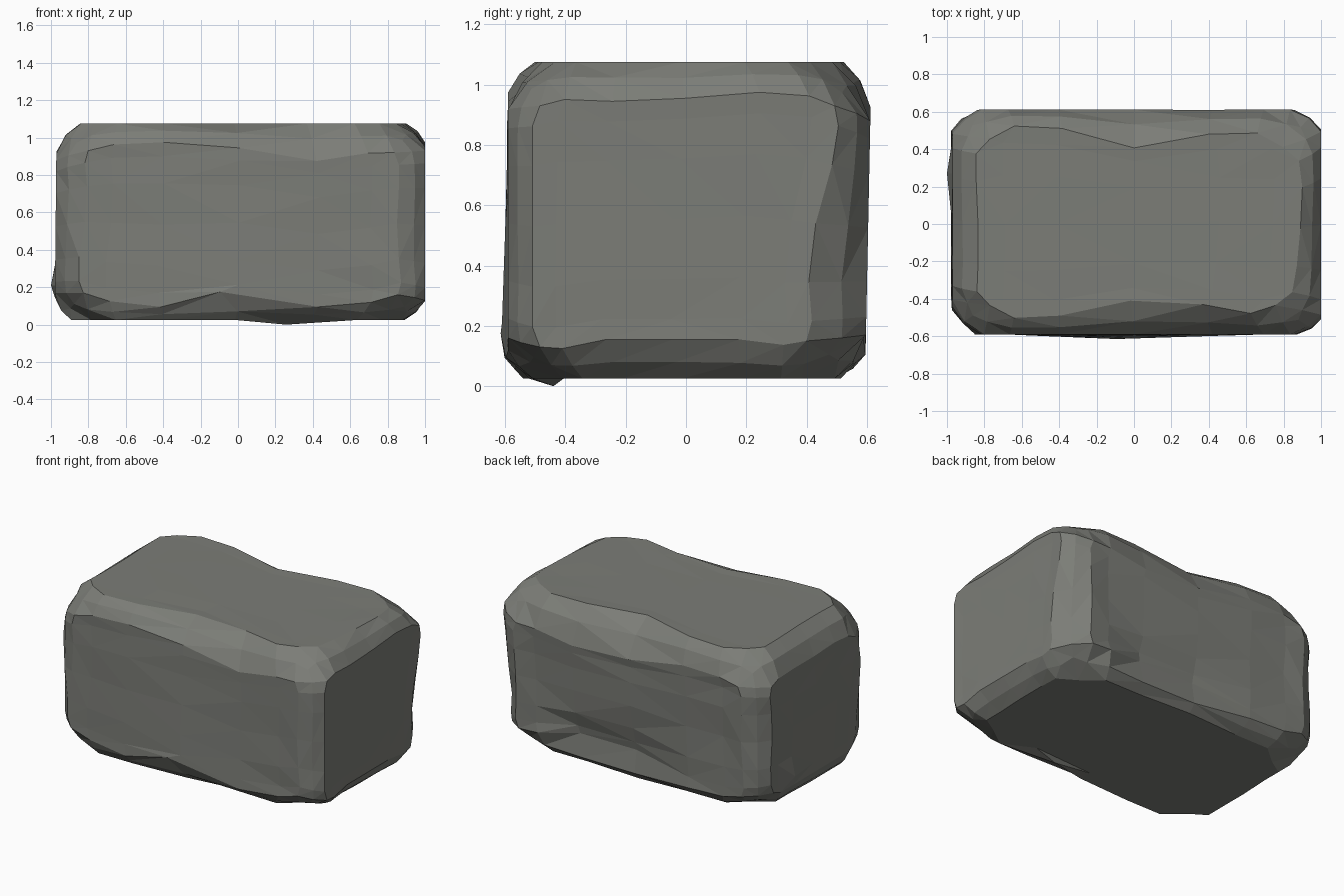
import bpy, bmesh, random
from mathutils import Vector

if "Cube" in bpy.data.objects:
    bpy.data.objects.remove(bpy.data.objects["Cube"])

random.seed(7)
HALF = (1.0, 0.59, 0.525)                        # half sizes of the block
STEPS = (-1, -0.83, -0.5, 0, 0.5, 0.83, 1)       # sample positions along each side
N = len(STEPS) - 1

# Bevel widths per face (axis, sign): low-v side, high-v side, low-u side, high-u side
INSETS = {
    (1, -1): ([.12, .07, .12, .07, .11], [.12, .10, .13, .20, .13],
              [.13, .13, .16, .17, .15], [.12, .14, .15, .14, .14]),   # front
    (1, 1): ([.10, .08, .20, .20, .12], [.16, .15, .22, .24, .17],
             [.13, .14, .15, .14, .14], [.15, .16, .16, .15, .14]),    # back
    (0, 1): ([.08, .13, .13, .13, .10], [.12, .13, .12, .10, .12],
             [.08, .08, .08, .08, .08], [.17, .19, .17, .12, .09]),    # right
    (0, -1): ([.12, .12, .12, .12, .12], [.17, .15, .16, .16, .17],
              [.20, .18, .15, .13, .16], [.10, .10, .12, .12, .10]),   # left
    (2, 1): ([.08, .10, .18, .16, .08], [.08, .10, .20, .13, .12],
             [.13, .14, .14, .13, .13], [.17, .13, .11, .10, .13]),    # top
    (2, -1): ([.05, .05, .07, .10, .07], [.10, .10, .08, .10, .10],
              [.09, .09, .09, .10, .10], [.12, .12, .11, .11, .12]),   # bottom
}
DENT = {(1, 1): .016, (1, -1): .008, (0, 1): .004, (0, -1): .006, (2, 1): .004, (2, -1): 0}
CORNER_CUT = {(2, 1): .075, (2, -1): .11}        # extra wear at the face corners

bm = bmesh.new()
pts = {}


def spread(widths, cut):
    """Five bevel widths to seven samples, with deeper ends."""
    a, b, c, d, e = widths
    return (a + cut, a * .6 + b * .4, b, c, d, d * .4 + e * .6, e + cut)


def grid_index(a, s, u, i, w, j):
    idx = [0, 0, 0]
    idx[a], idx[u], idx[w] = (N if s > 0 else 0), i, j
    return tuple(idx)


def between(lo, hi, step):
    return lo + (hi - lo) * (step + 1) / 2


# Six worn faces, each a grid with an uneven outline
for face, sides in INSETS.items():
    a, s = face
    u, w = [k for k in range(3) if k != a]
    vlo, vhi, ulo, uhi = [spread(x, CORNER_CUT.get(face, .025)) for x in sides]
    for i in range(N + 1):
        for j in range(N + 1):
            co = Vector((0, 0, 0))
            co[a] = s * HALF[a]
            co[u] = between(-HALF[u] + ulo[j], HALF[u] - uhi[j], STEPS[i])
            co[w] = between(-HALF[w] + vlo[i], HALF[w] - vhi[i], STEPS[j])
            if 0 < i < N and 0 < j < N:
                co[a] -= s * random.uniform(0, DENT[face])
            idx = grid_index(a, s, u, i, w, j)
            pts[face, idx] = bm.verts.new(co)
    for i in range(N):
        for j in range(N):
            bm.faces.new([pts[face, grid_index(a, s, u, i + di, w, j + dj)]
                          for di, dj in ((0, 0), (1, 0), (1, 1), (0, 1))])

# Hollow above a ledge, low on the back
for i in (3, 4):
    for j, depth in ((0, .06), (1, .045), (2, .015)):
        pts[(1, 1), (i, N, j)].co.y -= depth


def pushed(verts, idx, amount):
    """Middle of some points, pushed out towards the sharp block edge."""
    mid = sum((v.co for v in verts), Vector()) / len(verts)
    sharp = mid.copy()
    for k in range(3):
        if idx[k] in (0, N):
            sharp[k] = (-1 if idx[k] == 0 else 1) * HALF[k]
    return bm.verts.new(mid.lerp(sharp, amount))


# Twelve rounded-off edges: two strips around a middle ridge
ridge = {}
for w in range(3):
    a, b = [k for k in range(3) if k != w]
    for sa in (-1, 1):
        for sb in (-1, 1):
            rows = []
            for k in range(N + 1):
                idx = [0, 0, 0]
                idx[a], idx[b], idx[w] = (N if sa > 0 else 0), (N if sb > 0 else 0), k
                idx = tuple(idx)
                va, vb = pts[(a, sa), idx], pts[(b, sb), idx]
                probe = [2, 2, 2]                # only the two bevelled axes count
                probe[a], probe[b] = idx[a], idx[b]
                ledge = w == 0 and sa == 1 and sb == -1 and k in (3, 4)
                amount = .5 if ledge else random.uniform(.12, .24)
                r = pushed((va, vb), probe, amount)
                ridge[idx, w] = r
                rows.append((va, r, vb))
            for p, q in zip(rows, rows[1:]):
                bm.faces.new((p[0], p[1], q[1], q[0]))
                bm.faces.new((p[1], p[2], q[2], q[1]))

# Eight corners: three small quads meeting at a point
for x in (0, N):
    for y in (0, N):
        for z in (0, N):
            idx = (x, y, z)
            f = [pts[(k, 1 if idx[k] else -1), idx] for k in range(3)]
            c = pushed(f, idx, .11)
            for k in range(3):
                m, n = [t for t in range(3) if t != k]
                bm.faces.new((f[k], ridge[idx, m], c, ridge[idx, n]))

# Slight lean of the back and left sides
for v in bm.verts:
    if v.co.y > 0:
        v.co.y *= 1.025 + .035 * v.co.z
    if v.co.x < 0:
        v.co.x *= .975 - .01 * v.co.z
    v.co.z += .55

# Low spot under the front, and gentle bulges on the front and left
pts[(2, -1), (4, 0, 0)].co += Vector((-.12, .05, -.025))
pts[(1, -1), (3, 0, 0)].co += Vector((-.1, 0, .03))
for i, bulge in ((2, .012), (3, .025), (4, .008)):
    for j in range(N):
        pts[(1, -1), (i, 0, j)].co.y -= bulge * (1 - j / N)
pts[(0, -1), (0, 4, 1)].co.x = -1

bmesh.ops.triangulate(bm, faces=bm.faces[:])
bmesh.ops.recalc_face_normals(bm, faces=bm.faces[:])

mesh = bpy.data.meshes.new("stone_block")
bm.to_mesh(mesh)
bm.free()
stone = bpy.data.materials.new("grey stone")
stone.diffuse_color = (.2, .205, .185, 1)
stone.use_nodes = True
stone.node_tree.nodes["Principled BSDF"].inputs["Base Color"].default_value = stone.diffuse_color
mesh.materials.append(stone)
bpy.context.collection.objects.link(bpy.data.objects.new("stone_block", mesh))
